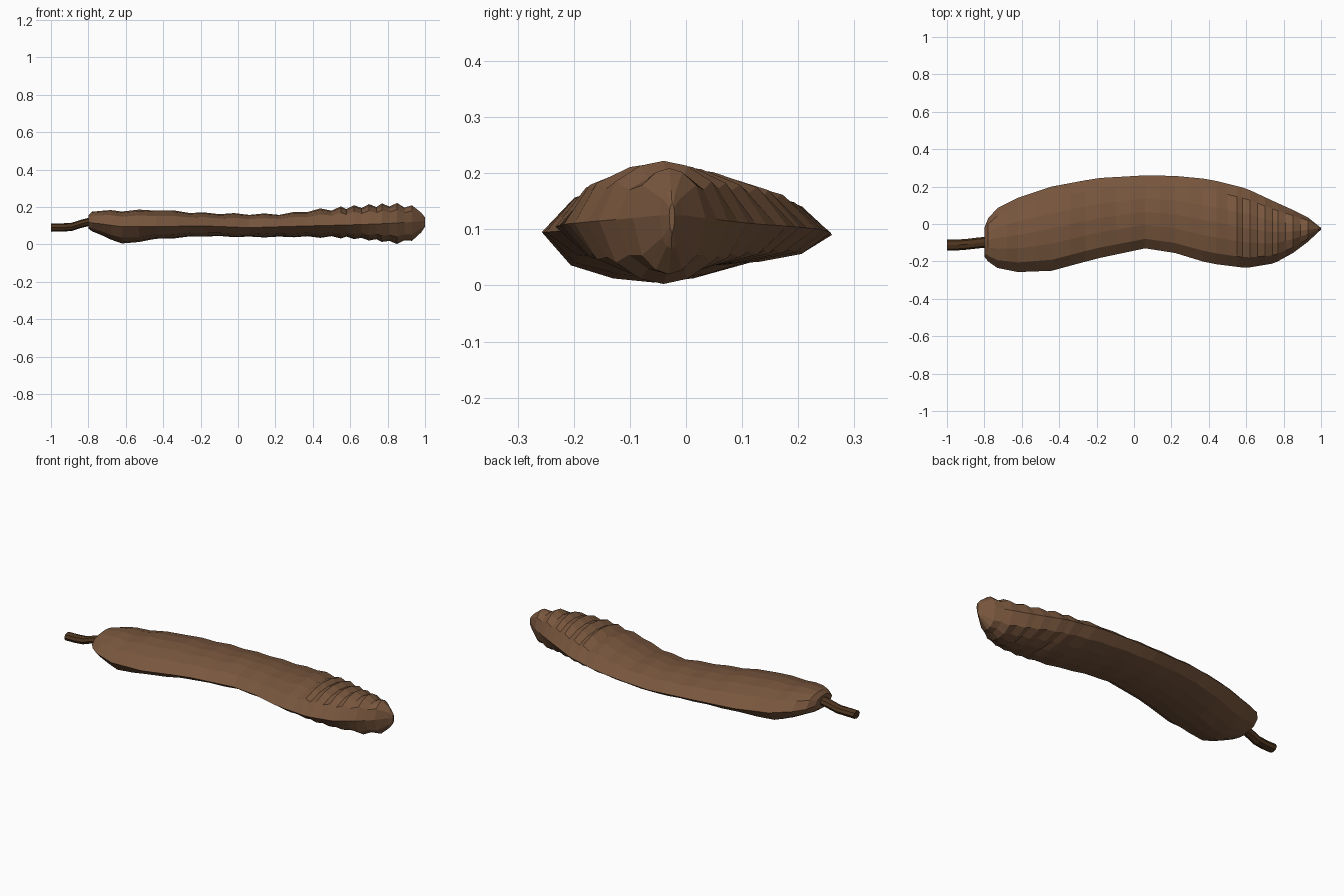
import bpy, math
from mathutils import Vector

if "Cube" in bpy.data.objects:
    bpy.data.objects.remove(bpy.data.objects["Cube"])


def material(name, rgb):
    m = bpy.data.materials.new(name)
    m.diffuse_color = (*rgb, 1)
    m.use_nodes = True
    m.node_tree.nodes["Principled BSDF"].inputs["Base Color"].default_value = m.diffuse_color
    return m


def loft(name, rings, mat):
    """Skin a list of equal-length rings, closing both ends."""
    n = len(rings[0])
    verts = [p for r in rings for p in r]
    faces = [tuple(reversed(range(n))),
             tuple(range(len(verts) - n, len(verts)))]
    for i in range(len(rings) - 1):
        for j in range(n):
            k = (j + 1) % n
            faces.append((i*n + j, i*n + k, (i+1)*n + k, (i+1)*n + j))
    me = bpy.data.meshes.new(name)
    me.from_pydata(verts, [], faces)
    me.materials.append(mat)
    ob = bpy.data.objects.new(name, me)
    bpy.context.collection.objects.link(ob)
    return ob


# Pod outline: x, y low, y high, z top, z bottom, z of side edge
outline = [
    (-.80, -.175, -.02, .155, .085, .12),
    (-.78, -.20, .03, .175, .07, .115),
    (-.73, -.235, .085, .18, .05, .11),
    (-.62, -.257, .14, .18, .003, .095),
    (-.44, -.25, .20, .185, .028, .095),
    (-.20, -.185, .245, .168, .045, .10),
    (.06, -.13, .26, .162, .04, .09),
    (.22, -.155, .257, .162, .04, .095),
    (.40, -.21, .24, .18, .042, .10),
    (.60, -.235, .19, .20, .036, .105),
    (.75, -.21, .12, .21, .022, .11),
    (.85, -.155, .075, .213, .008, .115),
    (.93, -.095, .035, .20, .025, .12),
    (.98, -.048, -.005, .17, .065, .125),
    (1.0, -.03, -.02, .145, .095, .125),
]
stations = [-.80, -.78, -.73, -.68, -.62, -.53, -.44, -.34, -.26, -.18, -.1,
            -.02, .06, .14, .22, .3, .37, .44, .5, .55, .58, .62, .66, .70,
            .74, .77, .81, .85, .89, .93, .98, 1.0]
# Flattened cross-section with sharp side edges (upper half, right to left)
upper = [(1, 0), (.74, .66), (.36, .92), (0, 1), (-.36, .92), (-.74, .66)]
section = upper + [(-u, -v) for u, v in upper]


def sample(x):
    for a, b in zip(outline, outline[1:]):
        if x <= b[0]:
            t = (x - a[0]) / (b[0] - a[0])
            return [p + (q - p) * t for p, q in zip(a, b)][1:]
    return outline[-1][1:]


rings = []
for i, x in enumerate(stations):
    lo, hi, top, bot, edge = sample(x)
    # wrinkles get stronger toward the tip
    amp = (.009 if x > .4 else .004) if -.7 < x < .95 else 0
    bump = amp * (1 if i % 2 else -1)
    top += bump
    bot -= bump * .6
    bot = max(bot, 0)
    ring = []
    for u, v in section:
        y = (lo + hi) / 2 + u * (hi - lo) / 2
        z = edge + v * ((top - edge) if v > 0 else (edge - bot))
        ring.append((x, y, z))
    rings.append(ring)
loft("pod", rings, material("pod_brown", (.19, .095, .048)))

# Bent stem
path = [(-1, -.112, .09), (-.94, -.112, .091), (-.89, -.108, .094),
        (-.84, -.102, .11), (-.80, -.098, .12), (-.74, -.095, .122)]
stem = []
for i, p in enumerate(path):
    c = Vector(p)
    stem.append([c + Vector((0, .029 * math.cos(a), .022 * math.sin(a)))
                 for a in (math.tau * k / 8 for k in range(8))])
loft("stem", stem, material("stem_brown", (.075, .035, .013)))
